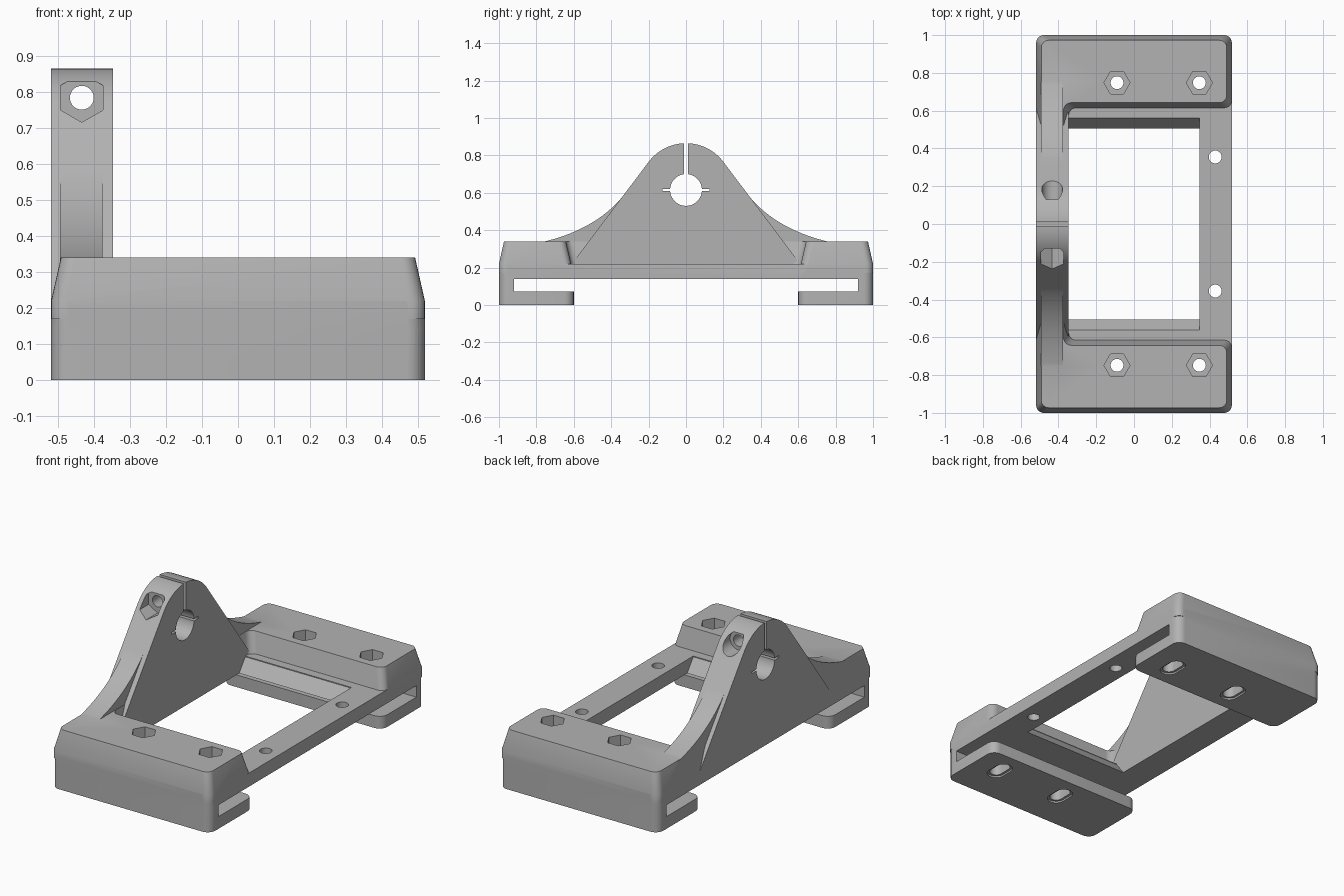
import bpy, bmesh
from math import cos, sin, pi, radians, tan
from mathutils import Vector

if "Cube" in bpy.data.objects:
    bpy.data.objects.remove(bpy.data.objects["Cube"], do_unlink=True)

W = 0.518          # half width
IN = -0.346        # inner face of the bearing wall
DECK, TOP = 0.22, 0.34

grey = bpy.data.materials.new("plain grey")
grey.use_nodes = True
grey.diffuse_color = (0.45, 0.45, 0.45, 1)
grey.node_tree.nodes["Principled BSDF"].inputs["Base Color"].default_value = grey.diffuse_color


def ngon(a, b, r, n=40, rot=0.0):
    return [(a + r * cos(rot + 2 * pi * i / n), b + r * sin(rot + 2 * pi * i / n)) for i in range(n)]


def rect(a0, a1, b0, b1):
    return [(a0, b0), (a1, b0), (a1, b1), (a0, b1)]


def rounded(pts, r, steps=6):
    """Round every right-angled corner of an outline."""
    out = []
    for i, p in enumerate(pts):
        p = Vector(p)
        u = (Vector(pts[i - 1]) - p).normalized() * r
        v = (Vector(pts[(i + 1) % len(pts)]) - p).normalized() * r
        for k in range(steps + 1):
            t = pi / 2 * k / steps
            out.append(tuple(p + u * (1 - sin(t)) + v * (1 - cos(t))))
    return out


def loft(name, axis, layers):
    """Skin a stack of (position, outline) layers along an axis."""
    place = {"x": lambda a, b, h: (h, a, b),
             "y": lambda a, b, h: (a, h, b),
             "z": lambda a, b, h: (a, b, h)}[axis]
    bm = bmesh.new()
    rings = [[bm.verts.new(place(a, b, h)) for a, b in pts] for h, pts in layers]
    for lo, hi in zip(rings, rings[1:]):
        for i in range(len(lo)):
            bm.faces.new((lo[i - 1], lo[i], hi[i], hi[i - 1]))
    bm.faces.new(rings[0])
    bm.faces.new(rings[-1])
    bmesh.ops.recalc_face_normals(bm, faces=bm.faces)
    me = bpy.data.meshes.new(name)
    bm.to_mesh(me)
    bm.free()
    me.materials.append(grey)
    ob = bpy.data.objects.new(name, me)
    bpy.context.collection.objects.link(ob)
    return ob


def prism(name, axis, lo, hi, pts):
    return loft(name, axis, [(lo, pts), (hi, pts)])


def combine(target, other, operation):
    mod = target.modifiers.new(operation.lower(), "BOOLEAN")
    mod.object, mod.operation, mod.solver = other, operation, "EXACT"
    bpy.context.view_layer.objects.active = target
    bpy.ops.object.modifier_apply(modifier=mod.name)
    bpy.data.objects.remove(other, do_unlink=True)


def add(part):
    combine(body, part, "UNION")


def cut(axis, lo, hi, pts):
    combine(body, prism("cutter", axis, lo, hi, pts), "DIFFERENCE")


# Deck plate
body = prism("clamp_bracket", "z", 0.14, DECK, rounded(rect(-W, W, -1, 1), 0.05))


# C-shaped raised rim with tapered sides
def c_outline(d):
    y = 0.615 + d
    return rounded([(-W + d, -1 + d), (W - d, -1 + d), (W - d, -y), (IN - d, -y),
                    (IN - d, y), (W - d, y), (W - d, 1 - d), (-W + d, 1 - d)], 0.04)


add(loft("rim", "z", [(0.17, c_outline(0)), (DECK, c_outline(0)), (TOP, c_outline(0.027))]))

# Clamping feet under each end
for s in (-1, 1):
    add(prism("foot", "z", 0, 0.19, rounded(rect(-W, W, *sorted((s * 0.6, s))), 0.05)))

# Bearing wall with a rounded crown
BORE = 0.615
a0 = radians(37)
crown = [(0.25 * cos(a0 + (pi - 2 * a0) * i / 24), BORE + 0.25 * sin(a0 + (pi - 2 * a0) * i / 24))
         for i in range(25)]
foot_z = 0.18
foot_y = crown[0][0] + (crown[0][1] - foot_z) * tan(a0)
add(prism("bearing_wall", "x", -W, IN, [(-foot_y, foot_z), (foot_y, foot_z)] + crown))


# Curved buttresses on both slopes of the wall
def buttress(s):
    p0, p1, p2 = Vector((0.775, 0.335)), Vector((0.465, 0.405)), Vector((0.315, 0.61))
    curve = [p0 * (1 - t) ** 2 + p1 * 2 * t * (1 - t) + p2 * t * t for t in (i / 16 for i in range(17))]
    pts = [(0.775, 0.28)] + [tuple(p) for p in curve] + [(0.2, 0.6), (0.2, 0.28)]
    return [(s * y, z) for y, z in pts]


for s in (-1, 1):
    add(prism("buttress", "x", -0.493, -0.375, buttress(s)))

# Window with sloped ends
window = [rect(IN, 0.346, -y, y) for y in (0.485, 0.505, 0.562, 0.562)]
combine(body, loft("cutter", "z", list(zip((0.1, 0.14, DECK - 0.005, DECK + 0.03), window))), "DIFFERENCE")

# Rail slots, nut pockets, bolt holes and elongated foot holes
for s in (-1, 1):
    cut("x", -1, 1, rect(*sorted((s * 0.5, s * 0.92)), 0.072, 0.14))
    cut("z", 0, 0.4, ngon(0.43, s * 0.355, 0.034))
    for x in (-0.09, 0.346):
        y = s * 0.748
        cut("z", 0.25, 0.4, ngon(x, y, 0.069, 6))
        cut("z", 0.1, 0.4, ngon(x, y, 0.034))
        for r, hi in ((0.036, 0.1), (0.05, 0.01)):
            half = ngon(x, y, r)
            cut("z", -0.1, hi, [(a, b + (0.032 if i < 20 else -0.032)) for i, (a, b) in enumerate(half)])

# Shaft bore with clamping slits
cut("x", -1, 0, ngon(0, BORE, 0.085, 48))
cut("x", -1, 0, rect(-0.125, 0.125, BORE - 0.006, BORE + 0.006))
cut("x", -1, 0, rect(-0.011, 0.011, BORE, 1))

# Clamp screw: through hole, hex pocket in front, round pocket behind
SX, SZ = -0.433, 0.783
cut("y", -1, 1, ngon(SX, SZ, 0.033))
cut("y", -1, -0.13, ngon(SX, SZ, 0.068, 6, pi / 6))
cut("y", 0.13, 1, ngon(SX, SZ, 0.055))

# Smooth the curves, keep the edges sharp
bpy.ops.object.select_all(action="DESELECT")
body.select_set(True)
bpy.context.view_layer.objects.active = body
bpy.ops.object.shade_smooth_by_angle(angle=radians(25))
